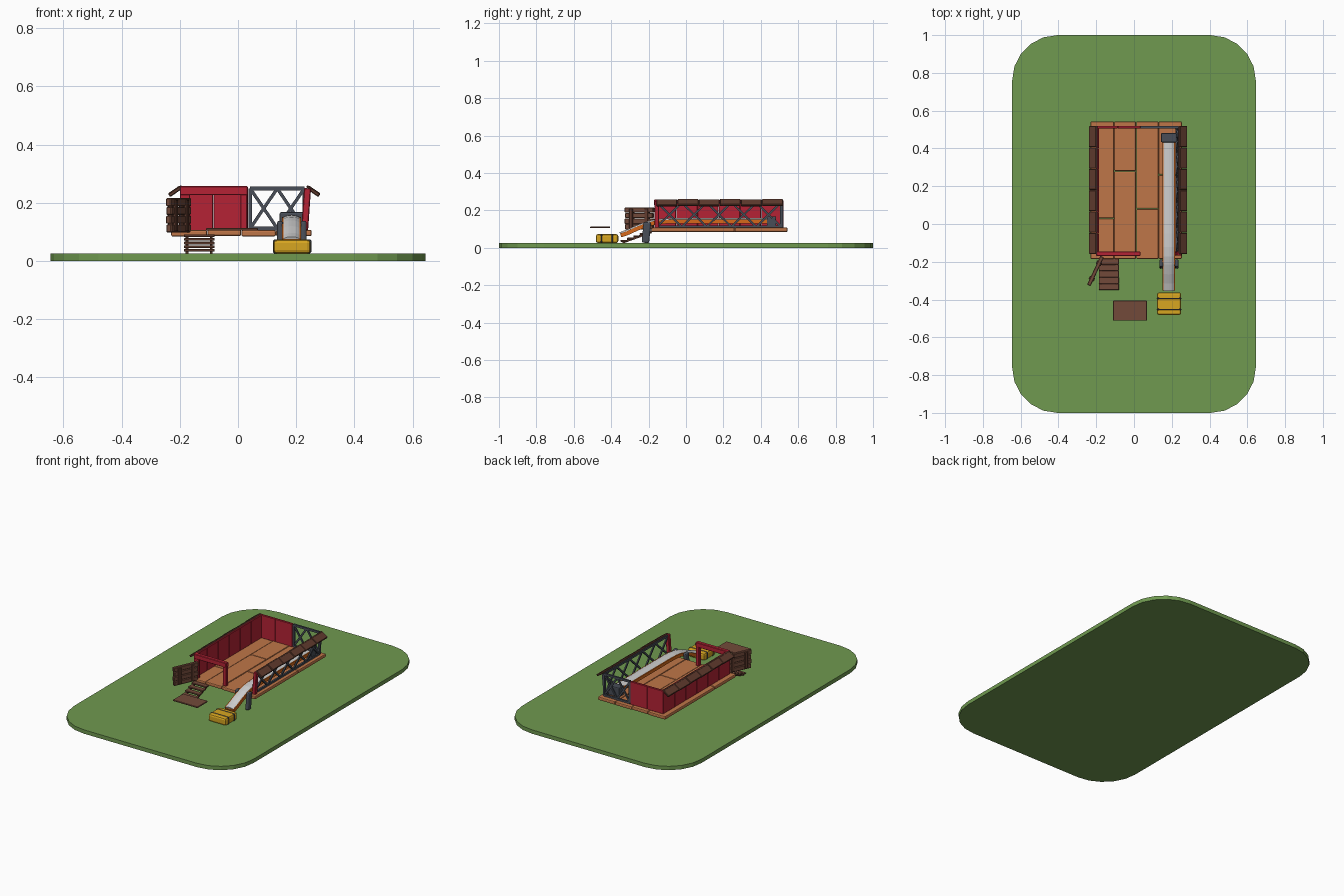
import bpy, bmesh, math
from mathutils import Vector, Matrix

if "Cube" in bpy.data.objects:
    bpy.data.objects.remove(bpy.data.objects["Cube"])


def mat(name, r, g, b):
    m = bpy.data.materials.new(name)
    m.diffuse_color = (r, g, b, 1)
    m.use_nodes = True
    m.node_tree.nodes["Principled BSDF"].inputs["Base Color"].default_value = m.diffuse_color
    return m


GREEN = mat("grass green", .16, .32, .08)
WOOD = mat("light wood", .52, .18, .065)
RED = mat("barn red", .46, .016, .035)
BROWN = mat("brown wood", .17, .068, .042)
DARKB = mat("dark brown wood", .12, .045, .028)
GREY = mat("iron grey", .065, .075, .095)
YELLOW = mat("straw yellow", .68, .38, .015)
ORANGE = mat("orange", .68, .14, .01)
WHITE = mat("pale grey", .62, .62, .62)


def finish(name, bm, m, bevel=0.0, segments=1):
    bmesh.ops.recalc_face_normals(bm, faces=bm.faces)
    me = bpy.data.meshes.new(name)
    bm.to_mesh(me)
    bm.free()
    me.materials.append(m)
    o = bpy.data.objects.new(name, me)
    bpy.context.collection.objects.link(o)
    if bevel:
        b = o.modifiers.new("bevel", 'BEVEL')
        b.width, b.segments = bevel, segments
    return o


def box(name, lo, hi, m, bevel=0.0, segments=1, rot=None):
    """Box between two corners, optionally rotated about its centre."""
    bm = bmesh.new()
    size = [b - a for a, b in zip(lo, hi)]
    bmesh.ops.create_cube(bm, size=1, matrix=Matrix.Diagonal((*size, 1)))
    o = finish(name, bm, m, bevel, segments)
    o.location = [(a + b) / 2 for a, b in zip(lo, hi)]
    if rot:
        o.rotation_euler = rot
    return o


def bar(name, a, b, w, t, m, side):
    """Flat bar from a to b; t is the thickness along the side axis."""
    a, b = Vector(a), Vector(b)
    d = (b - a).normalized()
    s = Vector(side).normalized()
    n = d.cross(s)
    bm = bmesh.new()
    bmesh.ops.create_cube(bm, size=1, matrix=Matrix.Diagonal((t, w, (b - a).length, 1)))
    rot = Matrix((s, n, d)).transposed().to_4x4()
    bmesh.ops.transform(bm, matrix=Matrix.Translation((a + b) / 2) @ rot, verts=bm.verts)
    return finish(name, bm, m)


def lattice(name, a, b, up, cells, side):
    """Frame with crossed bars between the lower corners a and b."""
    a, b, up = Vector(a), Vector(b), Vector(up)
    for p, q in ((a, b), (a + up, b + up), (a, a + up), (b, b + up)):
        bar(name + "_frame", p, q, .013, .012, GREY, side)
    for i in range(cells):
        p, q = a.lerp(b, i / cells), a.lerp(b, (i + 1) / cells)
        bar(name + "_cross", p, q + up, .011, .008, GREY, side)
        bar(name + "_cross", p + up, q, .011, .008, GREY, side)


def sweep(name, path, section, m):
    """Sweep a closed (x, offset) section along a (y, z) path."""
    bm = bmesh.new()
    rings = []
    for i, (y, z) in enumerate(path):
        p, q = path[max(i - 1, 0)], path[min(i + 1, len(path) - 1)]
        d = Vector((q[0] - p[0], q[1] - p[1])).normalized()
        rings.append([bm.verts.new((x, y - d.y * h, z + d.x * h)) for x, h in section])
    n = len(section)
    for r, s in zip(rings, rings[1:]):
        for j in range(n):
            bm.faces.new((r[j], r[(j + 1) % n], s[(j + 1) % n], s[j]))
    bm.faces.new(rings[0])
    bm.faces.new(rings[-1])
    return finish(name, bm, m)


# grass base with rounded corners
bm = bmesh.new()
pts = []
for k, (sx, sy) in enumerate(((1, 1), (-1, 1), (-1, -1), (1, -1))):
    for j in range(6):
        t = math.radians(90 * k + 18 * j)
        pts.append(bm.verts.new((sx * .405 + .24 * math.cos(t), sy * .76 + .24 * math.sin(t), 0)))
face = bm.faces.new(pts)
ext = bmesh.ops.extrude_face_region(bm, geom=[face])
bmesh.ops.translate(bm, vec=(0, 0, .025), verts=[v for v in ext["geom"] if isinstance(v, bmesh.types.BMVert)])
finish("grass_base", bm, GREEN)

# deck planks, each column cut at its own joint
cols = ((-.23, -.106, .03, 0), (-.105, .011, .28, .002), (.012, .13, .08, 0), (.131, .253, .26, .001))
for x0, x1, joint, dz in cols:
    for y0, y1 in ((-.185, joint - .001), (joint + .001, .543)):
        box("deck_plank", (x0, y0, .084 + dz), (x1, y1, .106 + dz), WOOD, .006, 2)

# red walls in vertical boards
Z0, Z1 = .105, .255
for i in range(6):
    y = -.165 + i * .1135
    box("left_wall_board", (-.2, y, Z0), (-.185, y + .112, Z1), RED, .002)
for x0, x1 in ((-.2, -.086), (-.085, .035)):
    box("back_wall_board", (x0, .505, Z0), (x1, .52, Z1), RED, .002)

# front door frame
box("door_post_left", (-.2, -.168, Z0), (-.165, -.15, .23), RED, .002)
box("door_post_right", (.008, -.168, Z0), (.032, -.145, .23), RED, .002)
box("door_beam", (-.2, -.17, .226), (.034, -.145, .257), RED, .003)
box("corner_post", (.222, -.168, Z0), (.246, -.145, .25), RED, .003, rot=(0, .07, 0))

# iron lattice along the right side and the back
lattice("right_lattice", (.226, -.155, .112), (.226, .508, .112), (.012, 0, .13), 5, (1, 0, 0))
lattice("back_lattice", (.042, .512, .112), (.228, .512, .112), (0, 0, .137), 2, (0, 1, 0))

# sloping shingles on both eaves
for i in range(6):
    y = -.158 + i * .113
    dz = .002 * (i % 2)
    for s, x in ((-1, -.217), (1, .26)):
        box("eave_shingle", (x - .024, y, .232 + dz), (x + .024, y + .111, .245 + dz), DARKB, .003,
            rot=(0, s * .6, 0))
        xi = x - s * .014
        box("eave_cap", (xi - .011, y, .246 + dz), (xi + .011, y + .111, .253 + dz), BROWN, .002,
            rot=(0, s * .6, 0))

# open plank door
hinge, tip = Vector((-.17, -.175)), Vector((-.238, -.322))
ang = math.atan2(tip.y - hinge.y, tip.x - hinge.x)
mid = (hinge + tip) / 2
for i in range(4):
    L = .081 + .003 * (i % 2)
    z = .098 + i * .03
    box("door_plank", (mid.x - L, mid.y - .01, z), (mid.x + L, mid.y + .01, z + .028), BROWN, .003,
        rot=(0, 0, ang))
for f in (-.045, .045):
    c = mid + Vector((math.cos(ang), math.sin(ang))) * f
    box("door_batten", (c.x - .01, c.y - .015, .103), (c.x + .01, c.y + .015, .21), DARKB, .002,
        rot=(0, 0, ang))

# front steps
for i in range(5):
    y, z = -.35 + i * .034, .032 + i * .0125
    box("step", (-.186, y, z), (-.08, y + .034, z + .009), BROWN, .002)
for x in (-.175, -.092):
    bar("step_stringer", (x, -.34, .028), (x, -.185, .084), .012, .01, DARKB, (1, 0, 0))

# loose board hovering in front
box("front_board", (-.11, -.512, .105), (.068, -.406, .113), BROWN, .002)

# chute: orange trough with pale rounded bed
path = [(-.35, .068), (-.31, .082), (-.26, .105), (-.21, .124), (-.17, .135), (-.12, .141), (-.05, .143), (.44, .143)]
CX = .184
sweep("chute_trough", path, [(CX - .033, -.013), (CX + .033, -.013), (CX + .033, .008), (CX - .033, .008)], ORANGE)
arch = [(CX + .029 * math.cos(math.pi * i / 8), .005 + .011 * math.sin(math.pi * i / 8)) for i in range(9)]
sweep("chute_bed", path, arch, WHITE)
box("chute_head", (.143, .432, .105), (.226, .482, .168), GREY, .006, 2)
for x in (.134, .215):
    box("chute_leg", (x, -.232, .026), (x + .021, -.192, .137), GREY, .009, 3, rot=(-.1, 0, 0))

# straw bale with two straps
box("straw_bale", (.122, -.482, .025), (.25, -.362, .073), YELLOW, .012, 2)
for y in (-.452, -.394):
    box("bale_strap", (.12, y - .006, .0255), (.252, y + .006, .0745), GREY, .005)
